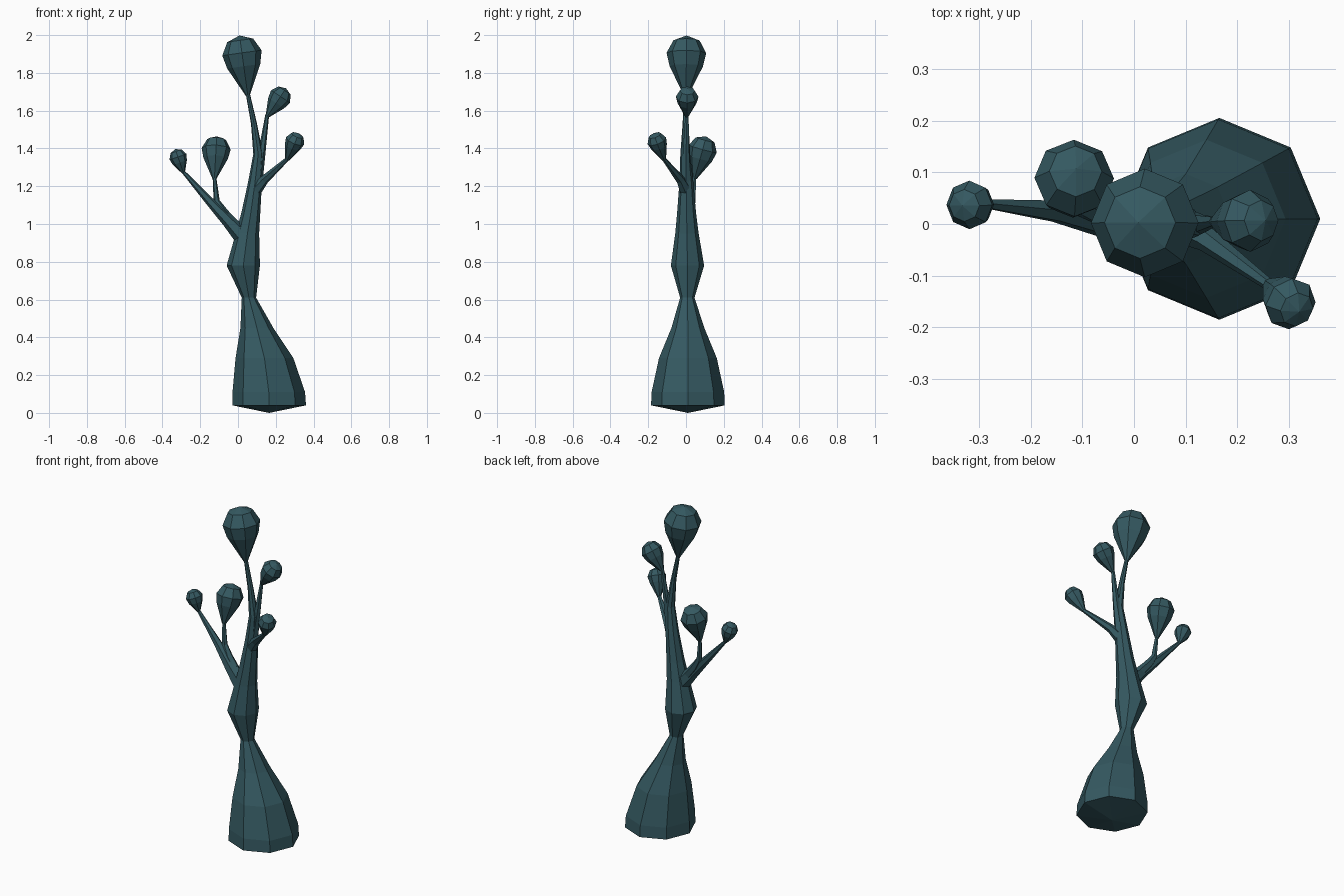
import bpy, bmesh
from math import sin, cos, tau
from mathutils import Vector

if "Cube" in bpy.data.objects:
    bpy.data.objects.remove(bpy.data.objects["Cube"])

mat = bpy.data.materials.new("dark_teal")
mat.diffuse_color = (0.035, 0.1, 0.12, 1)
mat.use_nodes = True
mat.node_tree.nodes["Principled BSDF"].inputs["Base Color"].default_value = mat.diffuse_color


def loft(name, stations, axis, sides=8):
    """Flat-faced tube through (x, y, z, radius) stations; radius 0 makes a tip."""
    rot = Vector((0, 0, 1)).rotation_difference(Vector(axis).normalized())
    bm = bmesh.new()
    rings = []
    for x, y, z, r in stations:
        count = sides if r > 0 else 1
        rings.append([bm.verts.new(Vector((x, y, z)) + rot @ Vector(
            (r * cos(tau * i / sides), r * sin(tau * i / sides), 0)))
            for i in range(count)])
    for a, b in zip(rings, rings[1:]):
        for i in range(sides):
            j = (i + 1) % sides
            face = []
            for v in (a[i % len(a)], a[j % len(a)], b[j % len(b)], b[i % len(b)]):
                if v not in face:
                    face.append(v)
            bm.faces.new(face)
    for ring in (rings[0], rings[-1]):
        if len(ring) > 1:
            bm.faces.new(ring)
    bmesh.ops.recalc_face_normals(bm, faces=bm.faces[:])
    me = bpy.data.meshes.new(name)
    bm.to_mesh(me)
    bm.free()
    me.materials.append(mat)
    ob = bpy.data.objects.new(name, me)
    bpy.context.collection.objects.link(ob)
    return ob


def branch(name, stations):
    loft(name, stations, Vector(stations[-1][:3]) - Vector(stations[0][:3]), 6)


def bulb(name, neck, centre, radius, neck_radius):
    neck, centre = Vector(neck), Vector(centre)
    axis = (centre - neck).normalized()
    d = (centre - neck).length
    profile = [(0, neck_radius), (d - 0.6 * radius, 0.84 * radius),
               (d + 0.08 * radius, radius), (d + 0.72 * radius, 0.66 * radius),
               (d + 0.97 * radius, 0)]
    loft(name, [(*(neck + axis * t), r) for t, r in profile], axis)


# Trunk with swollen foot, pinched waist and tapering leader
loft("trunk", [
    (0.165, 0.01, 0.0, 0), (0.165, 0.01, 0.04, 0.195), (0.163, 0.01, 0.11, 0.192),
    (0.14, 0.01, 0.29, 0.153), (0.10, 0.01, 0.45, 0.087), (0.058, 0.007, 0.61, 0.038),
    (0.028, 0.008, 0.78, 0.088), (0.05, 0.005, 0.95, 0.062), (0.068, 0.003, 1.06, 0.05),
    (0.09, 0.002, 1.22, 0.037), (0.107, -0.004, 1.37, 0.026), (0.085, -0.002, 1.53, 0.016),
    (0.052, 0.0, 1.69, 0.011)], (0, 0, 1))

# Branches
branch("upper_right_branch", [(0.10, 0, 1.22, 0.03), (0.125, 0, 1.37, 0.02),
                              (0.155, 0.005, 1.58, 0.010)])
branch("lower_right_branch", [(0.085, 0.0, 1.17, 0.036), (0.14, -0.03, 1.235, 0.024),
                              (0.262, -0.118, 1.345, 0.011)])
branch("left_branch", [(0.03, 0.0, 0.93, 0.05), (-0.05, 0.005, 1.015, 0.035),
                       (-0.15, 0.025, 1.12, 0.023), (-0.293, 0.04, 1.28, 0.009)])
branch("left_twig", [(-0.01, 0.005, 0.98, 0.034), (-0.08, 0.022, 1.065, 0.026),
                     (-0.113, 0.035, 1.12, 0.017), (-0.125, 0.045, 1.25, 0.010)])

# Bulbs at the branch tips
bulb("top_bulb", (0.052, 0, 1.68), (0.022, 0.002, 1.897), 0.105, 0.011)
bulb("upper_right_bulb", (0.155, 0.004, 1.57), (0.222, 0.006, 1.67), 0.06, 0.010)
bulb("lower_right_bulb", (0.26, -0.116, 1.34), (0.301, -0.153, 1.437), 0.052, 0.011)
bulb("left_twig_bulb", (-0.125, 0.045, 1.24), (-0.116, 0.087, 1.392), 0.077, 0.011)
bulb("left_bulb", (-0.289, 0.04, 1.272), (-0.317, 0.037, 1.353), 0.047, 0.009)
